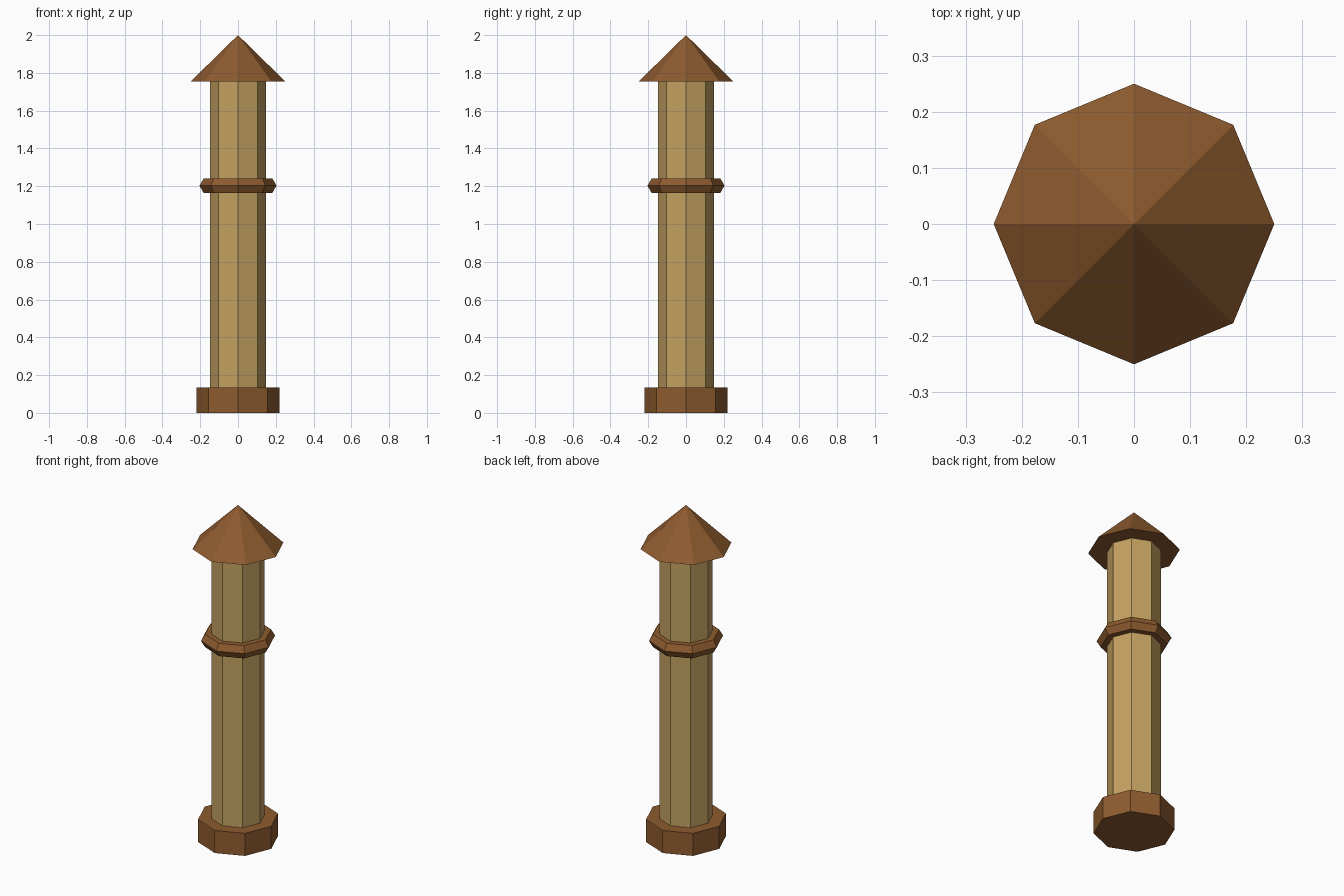
import bpy
import math

if "Cube" in bpy.data.objects:
    bpy.data.objects.remove(bpy.data.objects["Cube"])

SIDES = 8


def material(name, rgb):
    mat = bpy.data.materials.new(name)
    mat.diffuse_color = (*rgb, 1)
    mat.use_nodes = True
    mat.node_tree.nodes["Principled BSDF"].inputs["Base Color"].default_value = mat.diffuse_color
    return mat


brown = material("brown_wood", (0.27, 0.105, 0.028))
tan = material("tan_wood", (0.55, 0.36, 0.12))


def finish(name, mat):
    obj = bpy.context.object
    obj.name = name
    obj.data.materials.append(mat)


def tapered(name, r_bottom, r_top, z0, z1, mat):
    """Eight-sided prism or cone with corners on the x and y axes."""
    bpy.ops.mesh.primitive_cone_add(vertices=SIDES, radius1=r_bottom, radius2=r_top,
                                    depth=z1 - z0, location=(0, 0, (z0 + z1) / 2))
    finish(name, mat)


# Foot, shaft and pointed cap
tapered("base", 0.22, 0.22, 0, 0.135, brown)
tapered("column", 0.147, 0.147, 0.135, 1.755, tan)
tapered("pointed_cap", 0.25, 0, 1.755, 2.0, brown)

# Collar: hexagonal section swept round eight sides
bpy.ops.mesh.primitive_torus_add(major_segments=SIDES, minor_segments=6,
                                 major_radius=0.16, minor_radius=0.044,
                                 location=(0, 0, 1.203))
finish("collar_ring", brown)
